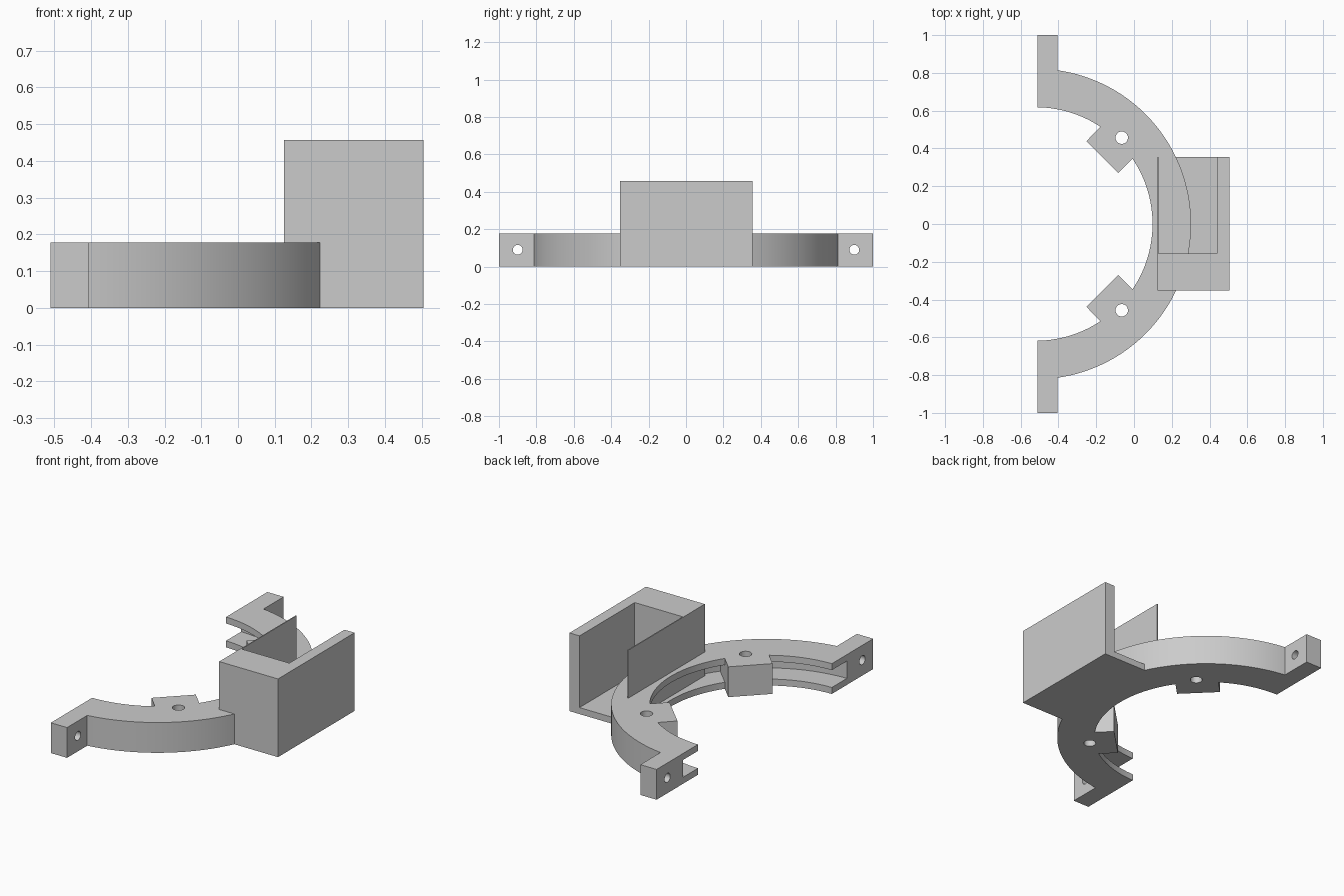
import bpy
import bmesh
from math import acos, cos, sin, pi, radians
from mathutils import Matrix, Vector

cube = bpy.data.objects.get("Cube")
if cube:
    bpy.data.objects.remove(cube, do_unlink=True)

grey = bpy.data.materials.new("plain grey")
grey.use_nodes = True
grey.diffuse_color = (0.6, 0.6, 0.6, 1)
grey.node_tree.nodes["Principled BSDF"].inputs["Base Color"].default_value = grey.diffuse_color

# Main dimensions
CX, CUT = -0.52, -0.51            # ring centre and flat end plane
R_IN, R_GROOVE, R_OUT = 0.618, 0.757, 0.822
H, LIP = 0.177, 0.038             # ring height, lip and floor thickness


def finish(bm, name):
    bmesh.ops.recalc_face_normals(bm, faces=bm.faces)
    mesh = bpy.data.meshes.new(name)
    bm.to_mesh(mesh)
    bm.free()
    mesh.materials.append(grey)
    obj = bpy.data.objects.new(name, mesh)
    bpy.context.collection.objects.link(obj)
    return obj


def box(name, lo, hi, place=Matrix()):
    lo, hi = Vector(lo), Vector(hi)
    bm = bmesh.new()
    m = place @ Matrix.Translation((lo + hi) / 2) @ Matrix.Diagonal((hi - lo).to_4d())
    bmesh.ops.create_cube(bm, size=1, matrix=m)
    return finish(bm, name)


def drill(name, radius, centre, turn=Matrix()):
    bm = bmesh.new()
    bmesh.ops.create_cone(bm, cap_ends=True, segments=32, radius1=radius, radius2=radius,
                          depth=0.5, matrix=Matrix.Translation(centre) @ turn)
    return finish(bm, name)


def combine(target, tool, operation):
    mod = target.modifiers.new(operation.lower(), "BOOLEAN")
    mod.operation, mod.object, mod.solver = operation, tool, "EXACT"
    bpy.context.view_layer.objects.active = target
    bpy.ops.object.modifier_apply(modifier=mod.name)
    bpy.data.objects.remove(tool, do_unlink=True)


def grooved_ring(name, steps=96):
    # C-shaped section swept round the half circle, ending flat on the cut plane
    section = [(R_OUT, 0), (R_OUT, H), (R_IN, H), (R_IN, H - LIP),
               (R_GROOVE, H - LIP), (R_GROOVE, LIP), (R_IN, LIP), (R_IN, 0)]
    bm = bmesh.new()
    rows = []
    for i in range(steps + 1):
        t = 2 * i / steps - 1
        row = []
        for r, z in section:
            a = t * acos((CUT - CX) / r)
            row.append(bm.verts.new((CX + r * cos(a), r * sin(a), z)))
        rows.append(row)
    n = len(section)
    for a, b in zip(rows, rows[1:]):
        for j in range(n):
            k = (j + 1) % n
            bm.faces.new((a[j], a[k], b[k], b[j]))
    bm.faces.new(rows[0])
    bm.faces.new(rows[-1])
    return finish(bm, name)


bracket = grooved_ring("bracket_ring")

# Ears and screw bosses on both arms, then their holes
for side in (-1, 1):
    ys = sorted((side * 0.79, side * 1.0))
    combine(bracket, box("ear", (CUT, ys[0], 0), (-0.405, ys[1], H)), "UNION")
    turn = Matrix.Translation((CX, 0, 0)) @ Matrix.Rotation(side * radians(45.2), 4, "Z")
    combine(bracket, box("boss", (0.5, -0.119, 0), (0.78, 0.119, H), turn), "UNION")
for side in (-1, 1):
    combine(bracket, drill("boss_hole", 0.033, (-0.065, side * 0.457, 0.09)), "DIFFERENCE")
    combine(bracket, drill("ear_hole", 0.026, (-0.45, side * 0.9, 0.09),
                           Matrix.Rotation(pi / 2, 4, "Y")), "DIFFERENCE")

# Holder open at the top and back, with a thin inner wall
holder = box("holder", (0.125, -0.352, 0), (0.505, 0.355, 0.457))
combine(holder, box("pocket", (0.131, -0.155, LIP), (0.44, 0.6, 0.6)), "DIFFERENCE")
combine(bracket, holder, "UNION")
bracket.name = "holder_bracket"

# Smooth curves, sharp edges
bpy.ops.object.select_all(action="DESELECT")
bracket.select_set(True)
bpy.context.view_layer.objects.active = bracket
bpy.ops.object.shade_smooth_by_angle(angle=radians(25))
